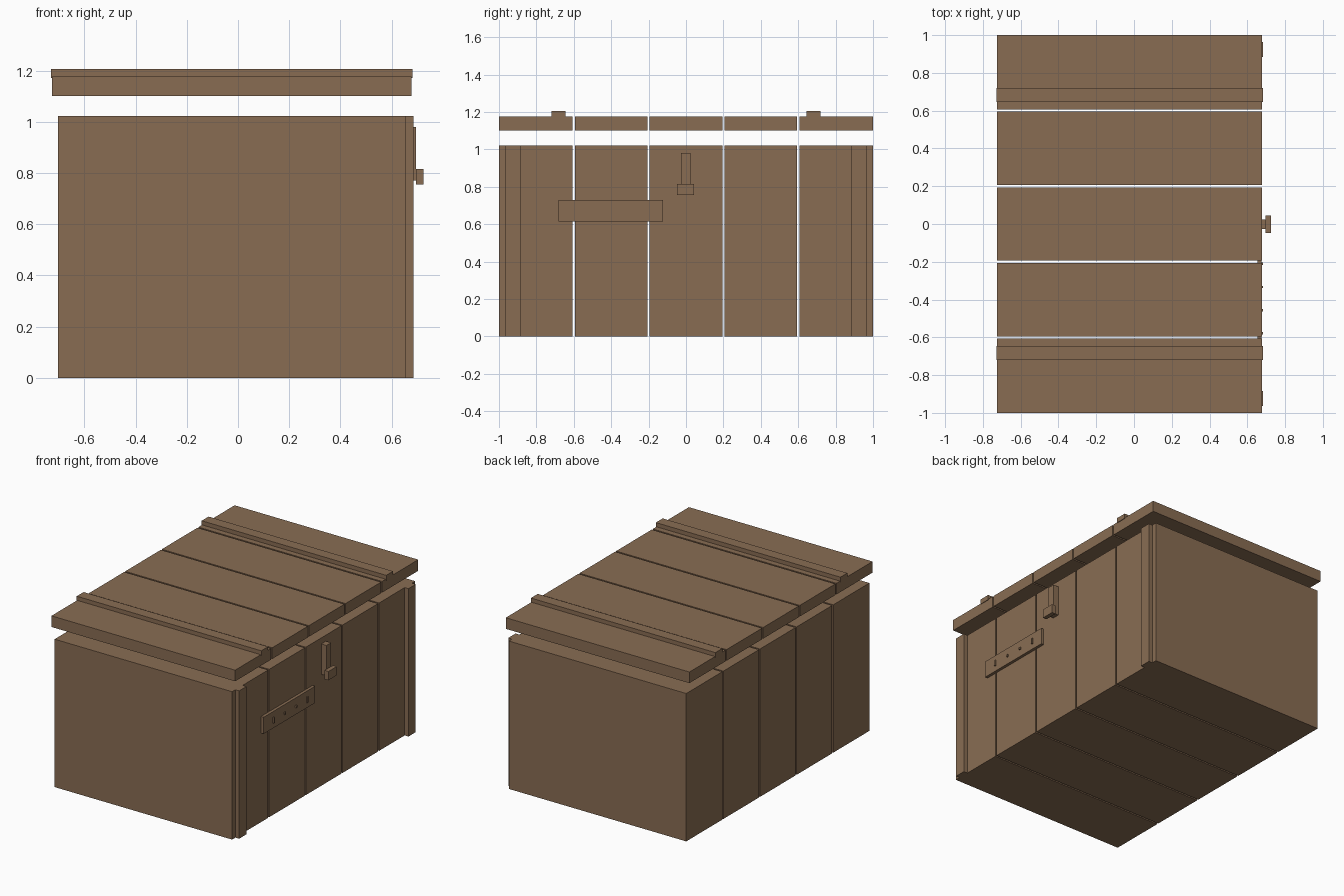
import bpy
import bmesh

if "Cube" in bpy.data.objects:
    bpy.data.objects.remove(bpy.data.objects["Cube"], do_unlink=True)

# Single brown used for every part
wood = bpy.data.materials.new("brown_wood")
wood.use_nodes = True
brown = (0.25, 0.152, 0.086, 1)
wood.diffuse_color = brown
shader = next(n for n in wood.node_tree.nodes if n.type == "BSDF_PRINCIPLED")
shader.inputs["Base Color"].default_value = brown
shader.inputs["Roughness"].default_value = 0.8


def box(name, x, y, z):
    """Axis-aligned block from (min, max) ranges."""
    mesh = bpy.data.meshes.new(name)
    bm = bmesh.new()
    bmesh.ops.create_cube(bm, size=1)
    for v in bm.verts:
        v.co = [r[0] if c < 0 else r[1] for c, r in zip(v.co, (x, y, z))]
    bm.to_mesh(mesh)
    bm.free()
    mesh.materials.append(wood)
    obj = bpy.data.objects.new(name, mesh)
    bpy.context.collection.objects.link(obj)
    return obj


BACK, FACE = -0.702, 0.655      # sides of the chest body
HEIGHT = 1.022
LID = (1.10, 1.177)
PITCH, GAP = 0.4, 0.011

# Body slabs and lid boards, split by narrow open gaps
for i in range(5):
    y0 = -1 + i * PITCH + (GAP / 2 if i > 0 else 0)
    y1 = -1 + (i + 1) * PITCH - (GAP / 2 if i < 4 else 0)
    box(f"body_board_{i + 1}", (BACK, FACE), (y0, y1), (0, HEIGHT))
    box(f"lid_board_{i + 1}", (-0.726, 0.678), (y0, y1), LID)

# Corner posts and lid battens, mirrored front and back
for side, s in (("front", -1), ("back", 1)):
    box(f"{side}_corner_post", (FACE, 0.684),
        sorted((s * 0.885, s * 0.964)), (0, HEIGHT))
    box(f"{side}_lid_batten", (-0.729, 0.682),
        sorted((s * 0.645, s * 0.72)), (LID[1] - 0.006, 1.205))

# Side plate with four pegs, the outer two taller
box("side_plate", (FACE, 0.675), (-0.683, -0.122), (0.615, 0.73))
for i in range(4):
    y = -0.21 - i * 0.123
    half = 0.02 if i in (0, 3) else 0.008
    box(f"plate_peg_{i + 1}", (0.67, 0.683), (y - 0.006, y + 0.006),
        (0.672 - half, 0.672 + half))

# Latch: hanging strap with a block at its lower end
box("latch_strap", (FACE, 0.695), (-0.026, 0.024), (0.77, 0.98))
box("latch_block", (0.695, 0.724), (-0.047, 0.044), (0.755, 0.816))
